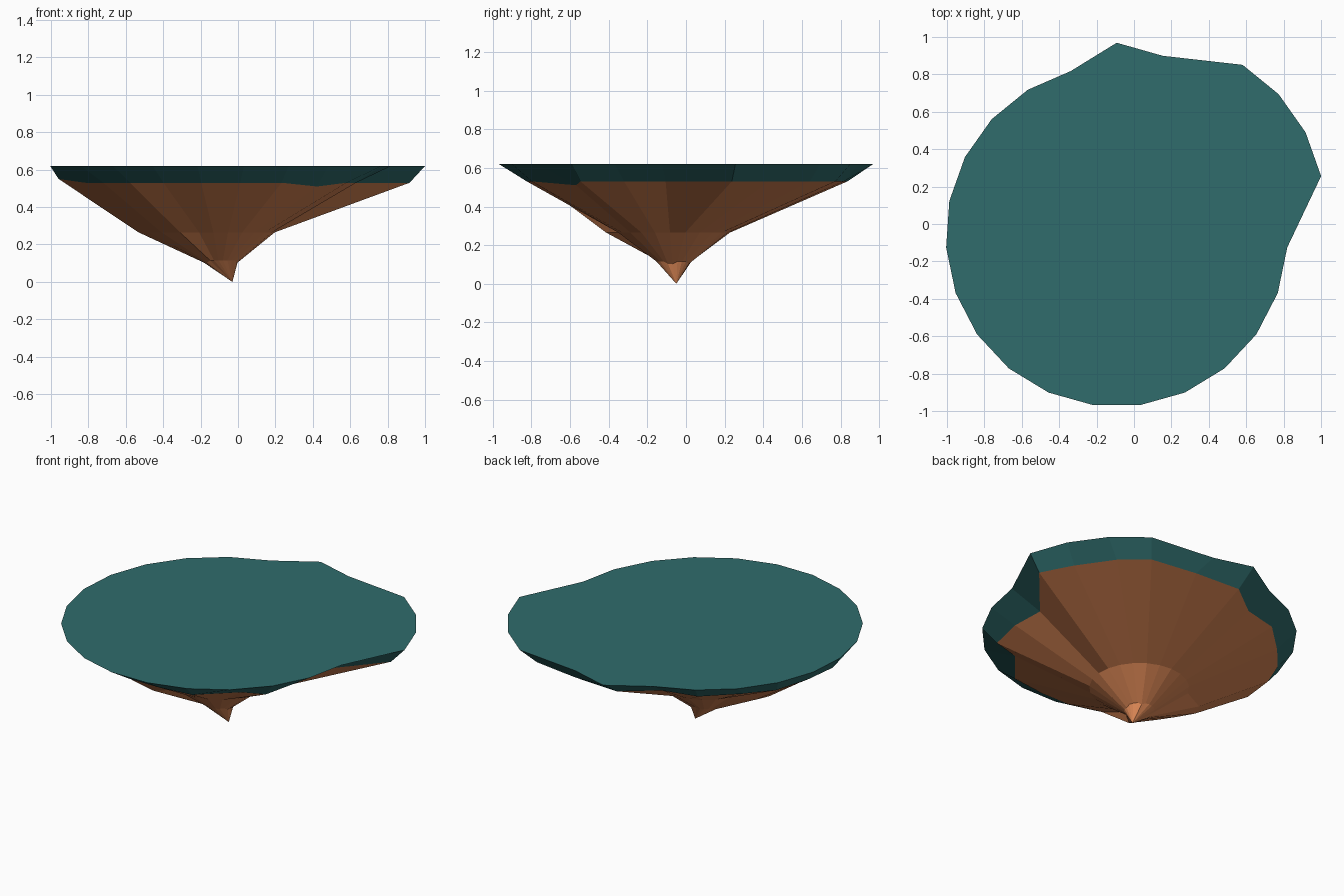
import bpy, bmesh, math

if "Cube" in bpy.data.objects:
    bpy.data.objects.remove(bpy.data.objects["Cube"])

SIDES = 23
CX, CY = -0.0925, -0.063         # axis of the island


def ring(radius, z, shifts):
    """Circle of points; shifts = {index: (dx, dy, dz)} for the irregular lobes.
    Index 0 faces +y, indices run clockwise seen from above."""
    pts = []
    for i in range(SIDES):
        a = math.radians(90) - i * math.tau / SIDES
        dx, dy, dz = shifts.get(i, (0, 0, 0))
        pts.append((CX + radius * math.cos(a) + dx,
                    CY + radius * math.sin(a) + dy, z + dz))
    return pts


def material(name, color):
    m = bpy.data.materials.new(name)
    m.diffuse_color = (*color, 1)
    m.use_nodes = True
    m.node_tree.nodes["Principled BSDF"].inputs["Base Color"].default_value = m.diffuse_color
    return m


def build(name, rings, mat, cap=False, tip=None):
    """Skin a stack of rings (top to bottom), with a flat cap or a point."""
    bm = bmesh.new()
    loops = [[bm.verts.new(p) for p in r] for r in rings]
    for up, low in zip(loops, loops[1:]):
        for i in range(SIDES):
            j = (i + 1) % SIDES
            bm.faces.new((up[i], up[j], low[j], low[i]))
    if cap:
        bm.faces.new(loops[0][::-1])
    if tip:
        t = bm.verts.new(tip)
        last = loops[-1]
        for i in range(SIDES):
            bm.faces.new((last[i], last[(i + 1) % SIDES], t))
    bm.normal_update()
    me = bpy.data.meshes.new(name)
    bm.to_mesh(me)
    bm.free()
    me.materials.append(mat)
    ob = bpy.data.objects.new(name, me)
    bpy.context.collection.objects.link(ob)
    return ob


teal = material("teal_grass", (0.029, 0.150, 0.150))
brown = material("brown_rock", (0.690, 0.235, 0.088))

# Outer rim: lobe towards back right
lobe = (0.198, 0.133, 0)
rim = ring(0.914, 0.62, {0: (0, 0.118, 0), 1: (0, 0.082, 0),
                         2: lobe, 3: lobe, 4: lobe, 5: lobe})

# Grass underside edge: same lobe, small bumps at the left and front right
edge = ring(0.768, 0.53, {
    0: (0, 0.130, 0), 1: (0.10, 0.14, 0), 2: (0.208, 0.18, 0),
    3: (0.20, 0.18, 0), 4: (0.225, 0.14, 0), 5: (0.258, 0.144, 0),
    6: (-0.05, 0.01, 0), 8: (0.045, -0.04, 0), 9: (0.03, 0.09, -0.02),
    10: (0.02, -0.03, 0), 17: (-0.10, 0, 0.02), 18: (-0.09, 0, 0.02),
    19: (-0.07, 0, 0), 20: (-0.06, -0.02, 0), 21: (-0.03, 0.03, 0)})

# Rock waist with a ridge on the front left, and the neck above the point
waist = ring(0.29, 0.265, {14: (-0.035, -0.125, 0), 15: (-0.08, -0.05, 0),
                           16: (-0.11, -0.02, 0), 17: (-0.15, 0, 0),
                           18: (-0.12, 0, 0)})
neck = ring(0.09, 0.115, {i: (0, 0, -0.012) for i in (2, 6, 7, 15, 16, 17, 18)})

build("grass_cap", [rim, edge], teal, cap=True)
build("rock_underside", [edge, waist, neck], brown, tip=(-0.03, -0.05, 0.0))
